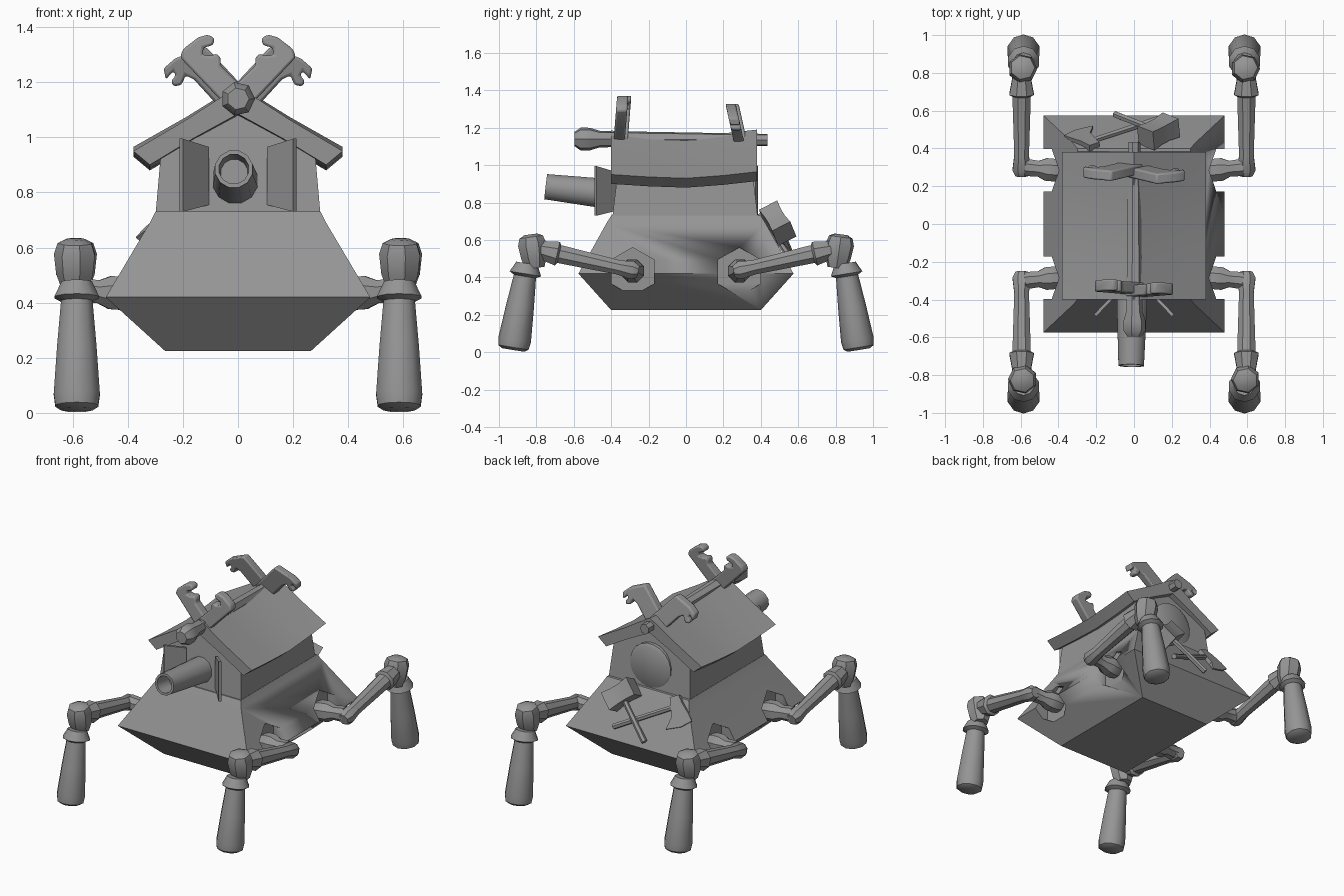
import bpy, bmesh, math
from mathutils import Vector

if "Cube" in bpy.data.objects:
    bpy.data.objects.remove(bpy.data.objects["Cube"])

grey = bpy.data.materials.new("weathered grey")
grey.diffuse_color = (0.3, 0.3, 0.3, 1)
grey.use_nodes = True
grey.node_tree.nodes["Principled BSDF"].inputs["Base Color"].default_value = grey.diffuse_color


def finish(name, bm, angle=35):
    bmesh.ops.remove_doubles(bm, verts=bm.verts, dist=1e-5)
    bmesh.ops.recalc_face_normals(bm, faces=bm.faces)
    me = bpy.data.meshes.new(name)
    bm.to_mesh(me)
    bm.free()
    me.materials.append(grey)
    ob = bpy.data.objects.new(name, me)
    bpy.context.collection.objects.link(ob)
    bpy.ops.object.select_all(action='DESELECT')
    ob.select_set(True)
    bpy.context.view_layer.objects.active = ob
    bpy.ops.object.shade_smooth_by_angle(angle=math.radians(angle))
    return ob


def loft(name, rings, angle=35):
    """Skin closed rings of points and cap both ends."""
    bm = bmesh.new()
    vs = [[bm.verts.new(p) for p in r] for r in rings]
    n = len(vs[0])
    for a, b in zip(vs, vs[1:]):
        for i in range(n):
            j = (i + 1) % n
            bm.faces.new((a[i], a[j], b[j], b[i]))
    bm.faces.new(vs[0])
    bm.faces.new(vs[-1])
    return finish(name, bm, angle)


def tube(name, stations, sides=8, angle=40):
    """Round tube through (point, radius) stations, rings square to the overall axis."""
    pts = [Vector(p) for p, r in stations]
    q = (pts[-1] - pts[0]).to_track_quat('Z', 'Y')
    rings = []
    for p, (_, r) in zip(pts, stations):
        rings.append([p + q @ Vector((r * math.cos(t), r * math.sin(t), 0))
                      for t in (2 * math.pi * (i + .5) / sides for i in range(sides))])
    return loft(name, rings, angle)


def line(a, b, spec):
    """Stations at (fraction, radius) along a-b."""
    a, b = Vector(a), Vector(b)
    return [(a.lerp(b, t), r) for t, r in spec]


def extrude_y(name, profile, y0, y1, lean=0):
    zs = [p[1] for p in profile]
    rings = [[(x, y + lean * (z - min(zs)), z) for x, z in profile] for y in (y0, y1)]
    ob = loft(name, rings)
    bev = ob.modifiers.new("soft edge", 'BEVEL')
    bev.width, bev.segments, bev.limit_method = .012, 2, 'ANGLE'
    return ob


def rect(x, y, z):
    return [(-x, -y, z), (x, -y, z), (x, y, z), (-x, y, z)]


# hull with hexagonal leg sockets cut in its sides
hull = loft("hull", [rect(.265, .40, .225), rect(.48, .575, .42),
                     rect(.32, .425, .69), rect(.30, .40, .73)], 25)
for sx in (-1, 1):
    for sy in (-1, 1):
        cut = tube("socket_cutter", [((sx * .38, sy * .285, .43), .13),
                                     ((sx * .6, sy * .285, .43), .13)], 6)
        cut.hide_render = True
        cut.hide_set(True)
        mod = hull.modifiers.new("socket", 'BOOLEAN')
        mod.operation, mod.object, mod.solver = 'DIFFERENCE', cut, 'EXACT'

# house walls with gable
gable = [(-.30, .71), (.30, .71), (.28, .94), (0, 1.11), (-.28, .94)]
loft("house", [[(x, y * (1 - .3 * (z - .71)), z) for x, z in gable] for y in (-.395, .385)], 25)

# sagging roof
rings = []
for y, ridge, eave in ((-.40, 1.185, .95), (-.2, 1.165, .937), (0, 1.155, .93),
                       (.2, 1.17, .945), (.38, 1.19, .965)):
    mid = (ridge + eave) / 2 - .005
    half = [(.38, eave), (.19, mid)]
    low = [(.32, eave - .05), (.16, mid - .065)]
    rings.append([(x, y, z) for x, z in
                  half + [(0, ridge)] + [(-x, z) for x, z in half[::-1]] +
                  [(-x, z) for x, z in low] + [(0, ridge - .1)] + low[::-1]])
loft("roof", rings, 28)

# ridge beam with knobbed front end
tube("ridge_beam", line((0, -.595, 1.14), (0, .435, 1.135),
     [(0, .04), (.03, .062), (.08, .062), (.13, .045), (1, .033)]), 7)

# crossed carved roof finials: front pair opens upwards, rear pair downwards
front_head = [(.10, 1.06), (-.03, 1.10), (-.21, 1.29), (-.20, 1.32), (-.145, 1.362), (-.11, 1.373),
              (-.085, 1.36), (-.09, 1.335), (-.125, 1.325), (-.13, 1.30), (-.095, 1.295),
              (-.08, 1.305), (-.063, 1.29), (-.063, 1.26), (.05, 1.15)]
rear_head = [(.08, 1.05), (-.05, 1.09), (-.16, 1.21), (-.19, 1.225), (-.205, 1.19), (-.235, 1.185),
             (-.243, 1.205), (-.225, 1.225), (-.235, 1.24), (-.262, 1.21), (-.27, 1.25),
             (-.23, 1.285), (-.17, 1.31), (-.12, 1.33), (-.09, 1.30), (.05, 1.15)]
for side, sx in (("left", 1), ("right", -1)):
    off = .008 * sx
    extrude_y("front_finial_" + side, [(sx * x, z) for x, z in front_head],
              -.385 + off, -.325 + off, .08)
    extrude_y("rear_finial_" + side, [(sx * x, z) for x, z in rear_head],
              .28 + off, .335 + off, -.22)

# hollow cannon
tube("cannon", line((-.01, -.36, .84), (-.015, -.75, .885),
     [(0, .085), (1, .07), (1, .055), (.7, .05)]), 12)

# open window shutters
for side, sx in (("left", -1), ("right", 1)):
    inner, outer = (.105, -.39), (.20, -.49)
    rings = []
    for (x, y), lo, hi in ((inner, .755, .965), (outer, .73, .995)):
        rings.append([(sx * (x + d), y + d, z) for d, z in
                      ((0, lo), (.012, lo), (.012, hi), (0, hi))])
    loft("shutter_" + side, rings)

# round rear window
tube("round_window", [((0, .34, .865), .15), ((0, .372, .865), .15), ((0, .385, .865), .13)], 20)

# mallet hung on the rear slope
head, tip = Vector((.13, .49, .69)), Vector((-.10, .58, .47))
tube("mallet_handle", [(head, .017), (tip, .019)], 6)
axis = (head - tip).normalized()
side = axis.cross(Vector((0, .85, .53))).normalized()
norm = axis.cross(side)
loft("mallet_head", [[head + side * s * .095 + axis * a * k + norm * b * k
     for a, b in ((-.06, -.055), (.06, -.055), (.06, .055), (-.06, .055))]
     for s, k in ((-1, 1), (-.3, .88), (.3, .88), (1, 1))])

# axe crossed over the mallet
blade, end = Vector((-.24, .435, .69)), Vector((.14, .56, .50))
tube("axe_handle", [(blade, .016), (end, .018)], 6)
axis = (blade - end).normalized()
side = axis.cross(Vector((0, .85, .53))).normalized()
norm = axis.cross(side)
if side.z < 0:
    side = -side
loft("axe_blade", [[blade + axis * a + side * s + norm * t * m for s, a, t in
     ((.06, -.03, .02), (.06, .03, .02), (0, .045, .02), (-.07, .07, .012),
      (-.12, .08, .004), (-.135, 0, .004), (-.12, -.10, .004), (-.06, -.045, .012))]
     for m in (-1, 1)])

# four mirrored legs
for fb, sy in (("front", -1), ("rear", 1)):
    for lr, sx in (("left", -1), ("right", 1)):
        tag = f"_{fb}_{lr}"

        def at(x, y, z):
            return (sx * x, sy * y, z)
        tube("hip" + tag, line(at(.37, .28, .43), at(.58, .30, .445),
             [(0, .05), (.2, .065), (.45, .065), (.65, .045), (1, .05)]), 8)
        tube("upper_leg" + tag, line(at(.595, .255, .43), at(.595, .79, .55),
             [(0, .035), (.06, .052), (.2, .042), (.75, .052), (.79, .052),
              (.81, .07), (.92, .058), (1, .05)]), 8)
        tube("knee" + tag, line(at(.59, .805, .45), at(.59, .83, .63),
             [(0, .05), (.3, .07), (.7, .078), (.92, .065), (1, .035)]), 7)
        tube("lower_leg" + tag, line(at(.585, .85, .475), at(.585, .925, .012),
             [(0, .058), (.12, .085), (.15, .06), (.5, .075), (.88, .088), (.97, .082), (1, .06)]), 10)
